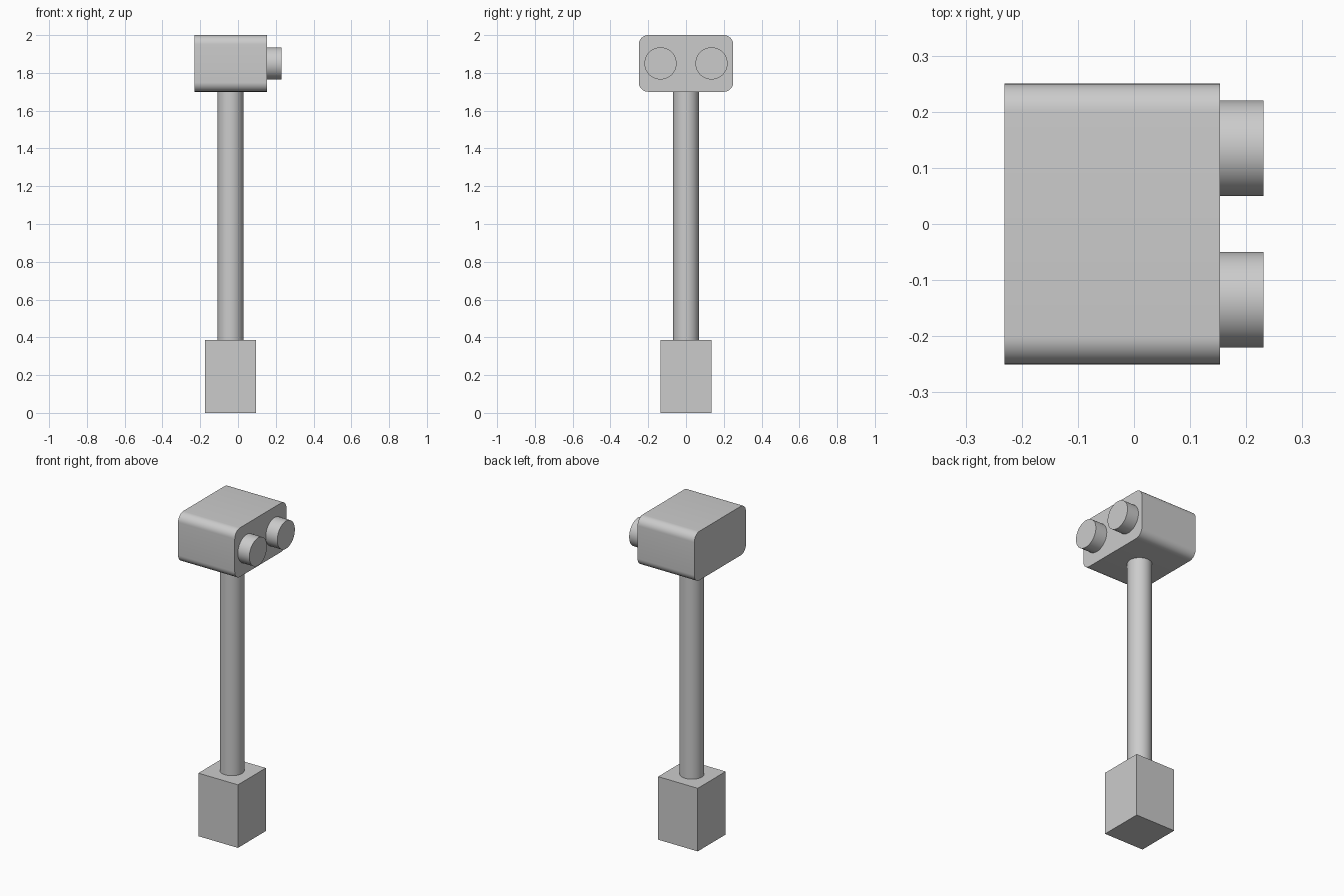
import bpy
from math import pi, radians

cube = bpy.data.objects.get("Cube")
if cube:
    bpy.data.objects.remove(cube, do_unlink=True)

grey = bpy.data.materials.new("light_grey")
grey.use_nodes = True
colour = (0.6, 0.6, 0.6, 1)
grey.diffuse_color = colour
grey.node_tree.nodes["Principled BSDF"].inputs["Base Color"].default_value = colour


def finish(name, smooth=True):
    obj = bpy.context.object
    obj.name = name
    obj.data.materials.append(grey)
    if smooth:
        bpy.ops.object.shade_smooth_by_angle(angle=radians(30))
    return obj


def box(name, centre, size):
    bpy.ops.mesh.primitive_cube_add(size=1, location=centre)
    bpy.context.object.scale = size
    bpy.ops.object.transform_apply(location=False, rotation=False, scale=True)
    return finish(name, smooth=False)


def cylinder(name, centre, radius, depth, turn=0):
    bpy.ops.mesh.primitive_cylinder_add(vertices=64, radius=radius, depth=depth,
                                        location=centre, rotation=(0, turn, 0))
    return finish(name)


# Square foot and round post
POST_X = -0.04
box("base", (POST_X, 0, 0.193), (0.268, 0.27, 0.386))
cylinder("post", (POST_X, 0, 1.043), 0.068, 1.314)

# Head block with its four lengthwise edges rounded
head = box("head", (-0.039, 0, 1.85), (0.384, 0.5, 0.3))
weights = head.data.attributes.new("bevel_weight_edge", "FLOAT", "EDGE")
for edge in head.data.edges:
    a, b = (head.data.vertices[i].co for i in edge.vertices)
    weights.data[edge.index].value = float(abs(a.x - b.x) > 0.1)
bevel = head.modifiers.new("rounded_edges", "BEVEL")
bevel.limit_method = "WEIGHT"
bevel.width = 0.05
bevel.segments = 10
bpy.ops.object.modifier_apply(modifier=bevel.name)
bpy.ops.object.shade_smooth_by_angle(angle=radians(30))

# Pair of round lenses on the +x face
for side, sign in (("left", 1), ("right", -1)):
    cylinder(side + "_lens", (0.192, sign * 0.135, 1.85), 0.085, 0.078, pi / 2)
